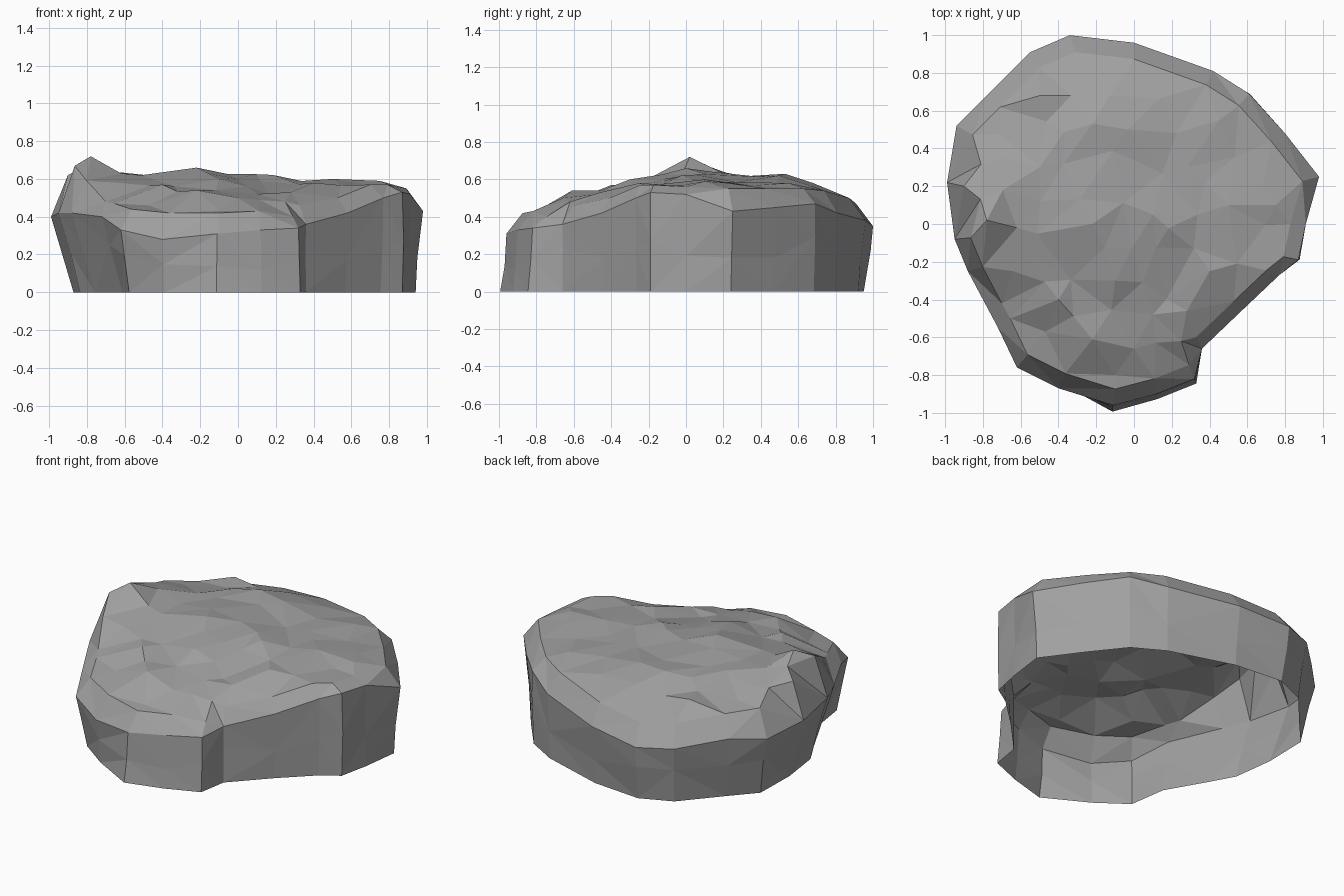
import bpy
import bmesh
import random
from mathutils import Vector
from mathutils.geometry import delaunay_2d_cdt

random.seed(4)
cube = bpy.data.objects.get("Cube")
if cube:
    bpy.data.objects.remove(cube)

# Outline, counter-clockwise: x, y, rim height, foot scale, shoulder height
OUTLINE = [
    (.98, .25, .43, .96, .55), (.8, .48, .45, .97, .55),
    (.61, .69, .47, .99, .55), (.42, .81, .42, .98, .54),
    (0, .96, .38, .96, .5), (-.34, 1, .35, .95, .47),
    (-.55, .91, .36, .95, .48), (-.78, .68, .4, .93, .52),
    (-.94, .52, .38, .92, .54), (-.99, .22, .4, .88, .62),
    (-.95, -.08, .42, .88, .67), (-.88, -.25, .42, .86, .59),
    (-.72, -.55, .4, .85, .47), (-.62, -.76, .33, .93, .44),
    (-.4, -.87, .28, .97, .42), (-.11, -.96, .31, 1.035, .42),
    (.12, -.9, .33, 1.03, .43), (.32, -.82, .34, 1.03, .4),
    (.36, -.66, .36, 1, .46), (.58, -.45, .42, .98, .5),
    (.77, -.27, .5, .98, .57), (.87, -.19, .53, 1, .57),
    (.91, 0, .52, 1, .56),
]

# Peaks, hollows and ledges on the upper surface
LANDMARKS = [Vector(p) for p in (
    (-.78, .02, .72), (-.62, -.02, .63), (-.64, -.25, .58),
    (-.22, 0, .66), (-.22, .53, .63), (-.5, .3, .62), (-.5, .68, .58),
    (-.03, .5, .62), (.15, .27, .585), (.1, .05, .625), (.5, .1, .6),
    (.75, .1, .59), (.45, .55, .58), (-.1, -.3, .6), (.4, -.25, .58),
    (.1, -.48, .52), (.28, -.46, .53), (-.4, -.4, .57),
    (-.47, -.57, .46), (-.22, -.61, .54), (-.7, -.42, .48),
    (0, -.66, .5), (.25, -.62, .48), (-.1, -.8, .43),
)]


def jitter(amount):
    return random.uniform(-amount, amount)


def surface_height(x, y, known):
    """Blend the known heights, nearest ones strongest."""
    weights = [((p.x - x) ** 2 + (p.y - y) ** 2 + .001) ** -1.7 for p in known]
    return sum(w * p.z for w, p in zip(weights, known)) / sum(weights)


def inside(x, y, ring):
    hit = False
    for a, b in zip(ring, ring[1:] + ring[:1]):
        if (a.y > y) != (b.y > y):
            if x < a.x + (y - a.y) * (b.x - a.x) / (b.y - a.y):
                hit = not hit
    return hit


rim = [Vector((x, y, z)) for x, y, z, foot, top in OUTLINE]
foot = [Vector((x * s, y * s, 0)) for x, y, z, s, top in OUTLINE]
shoulder = [Vector((x * .91, y * .91, top)) for x, y, z, s, top in OUTLINE]
count = len(rim)

# Irregular belt halfway up the wall
belt = []
for low, high in zip(foot, rim):
    point = low.lerp(high, .5 + jitter(.15))
    belt.append(Vector((point.x * (1 + jitter(.01)),
                        point.y * (1 + jitter(.01)), point.z)))

# Upper surface points: rim, shoulder, landmarks and scattered fill
known = LANDMARKS + shoulder
points = rim + known
step = .17
for row in range(-6, 7):
    for column in range(-6, 7):
        x = column * step + jitter(.06)
        y = row * step + jitter(.06)
        clear = all((p.x - x) ** 2 + (p.y - y) ** 2 > .011 for p in points)
        if clear and inside(x, y, shoulder):
            z = surface_height(x, y, known) + jitter(.007)
            points.append(Vector((x, y, z)))

result = delaunay_2d_cdt([p.to_2d() for p in points], [],
                         [list(range(count))], 1, 1e-5)
flat_points, _, triangles, origins = result[:4]

# Rock shell, open underneath
bm = bmesh.new()
top_verts = {}
for i, source in enumerate(origins):
    if source:
        top_verts[i] = bm.verts.new(points[source[0]])
    else:
        p = flat_points[i]
        top_verts[i] = bm.verts.new((p.x, p.y, surface_height(p.x, p.y, known)))
for triangle in triangles:
    bm.faces.new([top_verts[i] for i in triangle])

rings = [[bm.verts.new(p) for p in ring] for ring in (foot, belt, rim)]
for lower, upper in zip(rings, rings[1:]):
    for i in range(count):
        j = (i + 1) % count
        a, b, c, d = lower[i], lower[j], upper[j], upper[i]
        if random.random() < .5:
            bm.faces.new((a, b, c))
            bm.faces.new((a, c, d))
        else:
            bm.faces.new((a, b, d))
            bm.faces.new((b, c, d))
bmesh.ops.remove_doubles(bm, verts=bm.verts, dist=.0005)
bmesh.ops.recalc_face_normals(bm, faces=bm.faces)

mesh = bpy.data.meshes.new("rock")
bm.to_mesh(mesh)
bm.free()
rock = bpy.data.objects.new("rock", mesh)
bpy.context.collection.objects.link(rock)

# Plain grey stone
stone = bpy.data.materials.new("grey stone")
stone.use_nodes = True
colour = (.35, .35, .35, 1)
stone.diffuse_color = colour
stone.node_tree.nodes["Principled BSDF"].inputs["Base Color"].default_value = colour
mesh.materials.append(stone)
